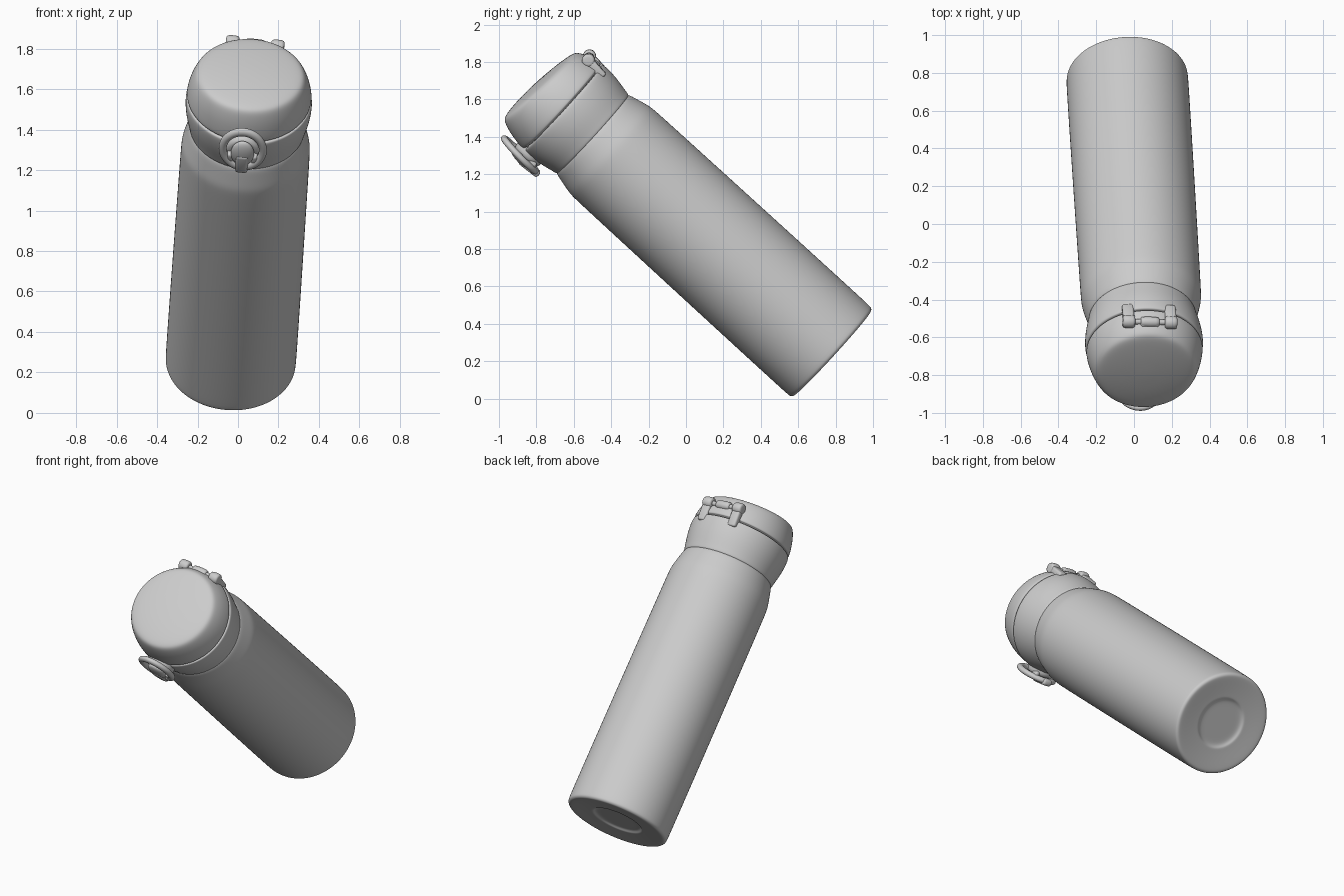
import bpy, bmesh, math
from mathutils import Matrix, Vector

if "Cube" in bpy.data.objects:
    bpy.data.objects.remove(bpy.data.objects["Cube"])

# Tilted frame of the bottle: local z = bottle axis, local y = hinge side, -y = latch side
T = Vector((0.047, -0.737, 0.674)).normalized()
V = Vector((0.09, 0.675, 0.737))
V = (V - T * V.dot(T)).normalized()
U = V.cross(T)
FRAME = Matrix.Translation((-0.037, 0.783, 0.241)) @ Matrix((U, V, T)).transposed().to_4x4()


def finish(name, bm, local=Matrix(), levels=1):
    bmesh.ops.recalc_face_normals(bm, faces=bm.faces[:])
    for f in bm.faces:
        f.smooth = True
    me = bpy.data.meshes.new(name)
    bm.to_mesh(me)
    bm.free()
    ob = bpy.data.objects.new(name, me)
    bpy.context.collection.objects.link(ob)
    ob.matrix_world = FRAME @ local
    if levels:
        m = ob.modifiers.new("smooth", 'SUBSURF')
        m.levels = m.render_levels = levels
    return ob


def lathe(profile, segs=64, closed=False):
    """Spin (radius, height) points about local z."""
    bm = bmesh.new()
    vs = [bm.verts.new((r, 0, z)) for r, z in profile]
    es = [bm.edges.new(p) for p in zip(vs, vs[1:])]
    if closed:
        es.append(bm.edges.new((vs[-1], vs[0])))
    bmesh.ops.spin(bm, geom=vs + es, axis=(0, 0, 1), cent=(0, 0, 0),
                   angle=2 * math.pi, steps=segs, use_duplicate=False)
    bmesh.ops.remove_doubles(bm, verts=bm.verts[:], dist=1e-5)
    return bm


def rounded_box(name, size, loc, rot_x=0.0, bevel=0.012):
    bm = bmesh.new()
    bmesh.ops.create_cube(bm, size=1, matrix=Matrix.Diagonal((*size, 1)))
    bmesh.ops.bevel(bm, geom=bm.edges[:], offset=bevel, segments=3, profile=0.5, affect='EDGES')
    return finish(name, bm, Matrix.Translation(loc) @ Matrix.Rotation(rot_x, 4, 'X'), 0)


# Body: recessed base, straight wall, soft shoulder running into the neck
finish("body", lathe([
    (0, 0.026), (0.10, 0.026), (0.145, 0.026), (0.158, 0.012), (0.175, 0.012), (0.24, 0.006),
    (0.295, 0.0), (0.310, 0.001), (0.321, 0.012), (0.323, 0.03), (0.323, 0.3), (0.322, 0.8),
    (0.320, 1.3), (0.319, 1.56), (0.317, 1.61), (0.308, 1.65), (0.296, 1.70), (0.286, 1.74),
    (0.27, 1.755), (0, 1.755)]), levels=2)

# Collar: bulging ring below the lid
finish("collar", lathe([
    (0, 1.735), (0.27, 1.735), (0.286, 1.737), (0.289, 1.76), (0.300, 1.81), (0.309, 1.86),
    (0.313, 1.91), (0.312, 1.942), (0.308, 1.952), (0.295, 1.954), (0, 1.954)]), levels=2)

# Lid: tapered cap with a slightly tilted, domed top
bm = lathe([
    (0, 1.950), (0.294, 1.950), (0.296, 1.960), (0.306, 1.961), (0.309, 1.970), (0.305, 2.0),
    (0.294, 2.05), (0.277, 2.095), (0.264, 2.117), (0.246, 2.128), (0.20, 2.136), (0.12, 2.144), (0, 2.148)])
for v in bm.verts:
    if v.co.z > 1.97:
        v.co.z -= 0.09 * v.co.y * (v.co.z - 1.97) / 0.17
finish("lid", bm, levels=2)

# Hinge: pin, three knuckles and the arms that carry them
PIN = Vector((0, 0.288, 2.03))
along_x = Matrix.Rotation(math.pi / 2, 4, 'Y')


def barrel(name, x, width, radius):
    h, b = width / 2, 0.008
    finish(name, lathe([(0, -h), (radius - b, -h), (radius, -h + b), (radius, h - b),
                        (radius - b, h), (0, h)], 24),
           Matrix.Translation(PIN + Vector((x, 0, 0))) @ along_x)


barrel("hinge_pin", 0, 0.25, 0.016)
barrel("hinge_middle_knuckle", 0, 0.10, 0.029)
rounded_box("hinge_middle_arm", (0.10, 0.07, 0.045), (0, 0.262, 2.035))
for side, s in (("left", -1), ("right", 1)):
    barrel(f"hinge_{side}_knuckle", s * 0.112, 0.066, 0.036)
    rounded_box(f"hinge_{side}_arm", (0.06, 0.045, 0.13), (s * 0.112, 0.283, 1.975), -0.1)

# Latch: mount on the collar, ring, button and tongue, all facing the front
front = Matrix.Rotation(math.pi / 2, 4, 'X')
finish("latch_mount", lathe([(0, 0.24), (0.08, 0.24), (0.088, 0.25), (0.085, 0.325),
                             (0.075, 0.338), (0, 0.338)], 40),
       Matrix.Translation((0, 0, 1.92)) @ front)
tilt = Matrix.Translation((0, -0.345, 1.95)) @ Matrix.Rotation(-0.06, 4, 'X') @ front
ring = [(0.100 + 0.021 * math.cos(a), 0.019 * math.sin(a))
        for a in (i * math.pi / 5 for i in range(10))]
bm = lathe(ring, 48, True)
for v in bm.verts:
    v.co.y *= 1.17
finish("latch_ring", bm, tilt)
bm = bmesh.new()
bmesh.ops.create_uvsphere(bm, u_segments=32, v_segments=16, radius=1,
                          matrix=Matrix.Diagonal((0.058, 0.08, 0.026, 1)))
finish("latch_button", bm, tilt @ Matrix.Translation((0, -0.02, 0.008)), 0)
rounded_box("latch_tongue", (0.062, 0.04, 0.13), (0, -0.36, 1.868), 0.08, 0.015)
for side, s in (("left", -1), ("right", 1)):
    rounded_box(f"latch_{side}_lug", (0.03, 0.05, 0.07), (s * 0.06, -0.338, 1.885), 0.05)
